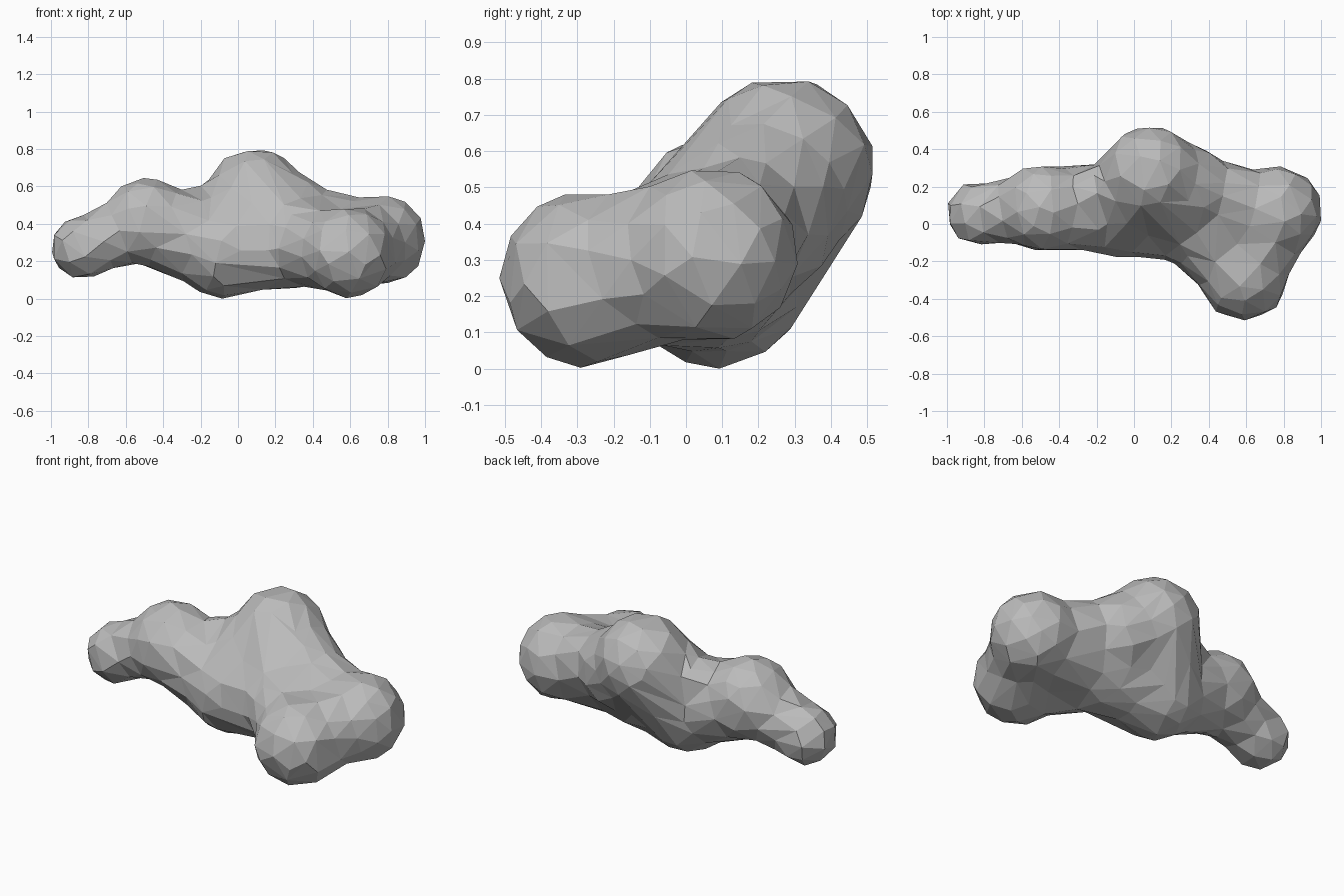
import bpy, bmesh
from mathutils import Vector

cube = bpy.data.objects.get("Cube")
if cube:
    bpy.data.objects.remove(cube, do_unlink=True)

stone = bpy.data.materials.new("grey stone")
stone.use_nodes = True
colour = (0.5, 0.5, 0.5, 1)
stone.diffuse_color = colour
stone.node_tree.nodes["Principled BSDF"].inputs["Base Color"].default_value = colour

# Lumps of the rock: centre and radius
lumps = {
    "tip": ((-0.832, 0.055, 0.263), 0.174),
    "shoulder": ((-0.49, 0.085, 0.4), 0.237),
    "belly": ((-0.08, 0.083, 0.257), 0.266),
    "peak": ((0.09, 0.268, 0.54), 0.258),
    "back": ((0.28, 0.19, 0.42), 0.24),
    "core": ((0.28, 0.04, 0.29), 0.255),
    "front": ((0.59, -0.273, 0.236), 0.244),
    "side": ((0.765, 0.068, 0.305), 0.243),
}

# Bridges between lumps, with their thickness relative to the lumps
bridges = [
    ("tip", "shoulder", 0.85), ("shoulder", "belly", 0.92),
    ("shoulder", "peak", 0.5), ("belly", "peak", 0.98),
    ("belly", "core", 0.95), ("core", "peak", 0.97),
    ("peak", "back", 0.95), ("back", "side", 0.8),
    ("core", "front", 0.88), ("core", "side", 0.92),
    ("front", "side", 0.9), ("peak", "front", 0.58),
]


def add_hull(bm, names, factor):
    """Convex hull around one or two faceted balls."""
    part = bmesh.new()
    for name in names:
        centre, radius = lumps[name]
        ball = bmesh.ops.create_icosphere(part, subdivisions=3, radius=radius * factor)
        bmesh.ops.translate(part, verts=ball["verts"], vec=Vector(centre))
    hull = bmesh.ops.convex_hull(part, input=part.verts[:])
    inner = {g for g in hull["geom_interior"] if isinstance(g, bmesh.types.BMVert)}
    bmesh.ops.delete(part, geom=list(inner), context="VERTS")
    kept = set(hull["geom"])
    loose = [f for f in part.faces if f not in kept]
    bmesh.ops.delete(part, geom=loose, context="FACES_ONLY")
    mesh = bpy.data.meshes.new("hull")
    part.to_mesh(mesh)
    part.free()
    bm.from_mesh(mesh)
    bpy.data.meshes.remove(mesh)


bm = bmesh.new()
for name in lumps:
    add_hull(bm, [name], 1.0)
for first, second, factor in bridges:
    add_hull(bm, [first, second], factor)
bmesh.ops.recalc_face_normals(bm, faces=bm.faces[:])
mesh = bpy.data.meshes.new("rock")
bm.to_mesh(mesh)
bm.free()
rock = bpy.data.objects.new("rock", mesh)
bpy.context.collection.objects.link(rock)

# Fuse into one skin, soften the joins, then cut down to broad facets
remesh = rock.modifiers.new("fuse", "REMESH")
remesh.mode = "VOXEL"
remesh.voxel_size = 0.03
soften = rock.modifiers.new("soften", "SMOOTH")
soften.factor = 0.5
soften.iterations = 10
facet = rock.modifiers.new("facet", "DECIMATE")
facet.ratio = 0.036

# Bake the modifiers and give the skin its flat-shaded stone
graph = bpy.context.evaluated_depsgraph_get()
baked = bpy.data.meshes.new_from_object(rock.evaluated_get(graph))
rock.modifiers.clear()
rock.data = baked
baked.materials.clear()
baked.materials.append(stone)
for face in baked.polygons:
    face.use_smooth = False
    face.material_index = 0

# Rest the rock on the ground
lowest = min(v.co.z for v in baked.vertices)
for v in baked.vertices:
    v.co.z -= lowest
